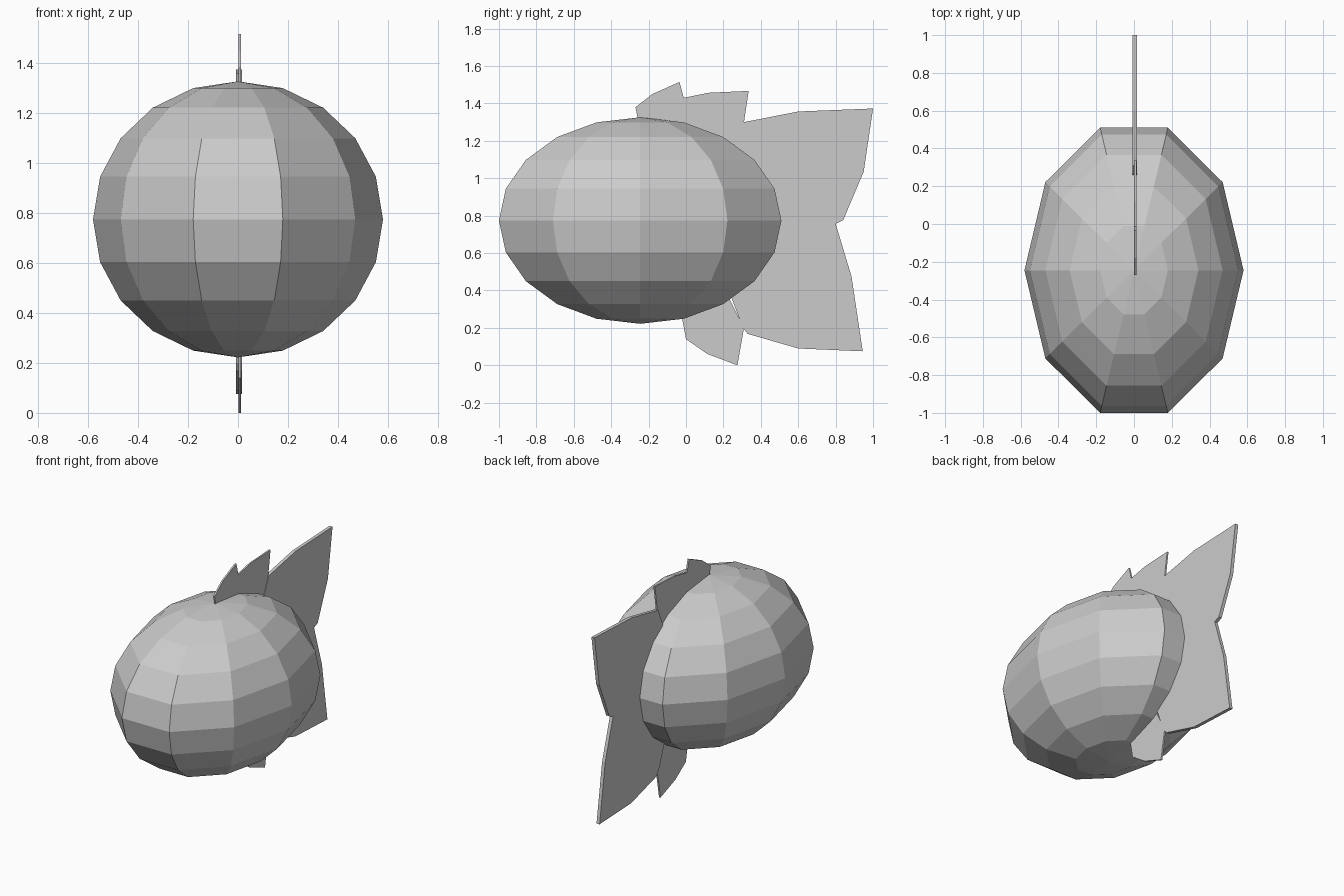
import bpy, bmesh
from math import sin, cos, pi

if "Cube" in bpy.data.objects:
    bpy.data.objects.remove(bpy.data.objects["Cube"])


def finish(name, bm):
    bmesh.ops.recalc_face_normals(bm, faces=bm.faces[:])
    me = bpy.data.meshes.new(name)
    bm.to_mesh(me)
    bm.free()
    ob = bpy.data.objects.new(name, me)
    bpy.context.collection.objects.link(ob)
    return ob


def ellipsoid(name, centre, radii, sides, rings):
    bm = bmesh.new()
    (cx, cy, cz), (rx, ry, rz) = centre, radii
    loops = []
    for i in range(1, rings):
        p = pi * i / rings
        loops.append([bm.verts.new((cx + rx * sin(p) * cos(2 * pi * j / sides),
                                    cy + ry * sin(p) * sin(2 * pi * j / sides),
                                    cz + rz * cos(p))) for j in range(sides)])
    top = bm.verts.new((cx, cy, cz + rz))
    bottom = bm.verts.new((cx, cy, cz - rz))
    for j in range(sides):
        k = (j + 1) % sides
        bm.faces.new((top, loops[0][j], loops[0][k]))
        bm.faces.new((bottom, loops[-1][k], loops[-1][j]))
        for a, b in zip(loops, loops[1:]):
            bm.faces.new((a[j], b[j], b[k], a[k]))
    return finish(name, bm)


def fin(name, outline, x0, x1):
    # flat plate: side outline (y, z) extruded across x
    bm = bmesh.new()
    face = bm.faces.new([bm.verts.new((x0, y, z)) for y, z in outline])
    ext = bmesh.ops.extrude_face_region(bm, geom=[face], use_keep_orig=True)
    moved = [g for g in ext["geom"] if isinstance(g, bmesh.types.BMVert)]
    bmesh.ops.translate(bm, verts=moved, vec=(x1 - x0, 0, 0))
    return finish(name, bm)


# faceted round body
ellipsoid("body", (0, -0.245, 0.774), (0.58, 0.794, 0.552), 10, 10)

# forked tail
fin("tail_fin", [(0.26, 1.18), (0.31, 1.30), (0.60, 1.357), (1.0, 1.373),
                 (0.95, 1.035), (0.84, 0.775), (0.80, 0.757), (0.885, 0.475),
                 (0.945, 0.075), (0.60, 0.09), (0.33, 0.168), (0.305, 0.20),
                 (0.22, 0.42), (0.30, 0.775)], -0.007, 0.016)

# spiky fin along the back
fin("top_fin", [(-0.25, 1.28), (-0.27, 1.38), (-0.18, 1.45), (-0.035, 1.515),
                (-0.012, 1.43), (0.12, 1.457), (0.335, 1.467), (0.31, 1.30),
                (0.27, 1.18), (0.10, 1.19)], 0.001, 0.012)

# small belly fin
fin("belly_fin", [(-0.03, 0.30), (0.0, 0.14), (0.115, 0.06), (0.275, 0.0),
                  (0.31, 0.20), (0.22, 0.38)], 0.001, 0.012)
